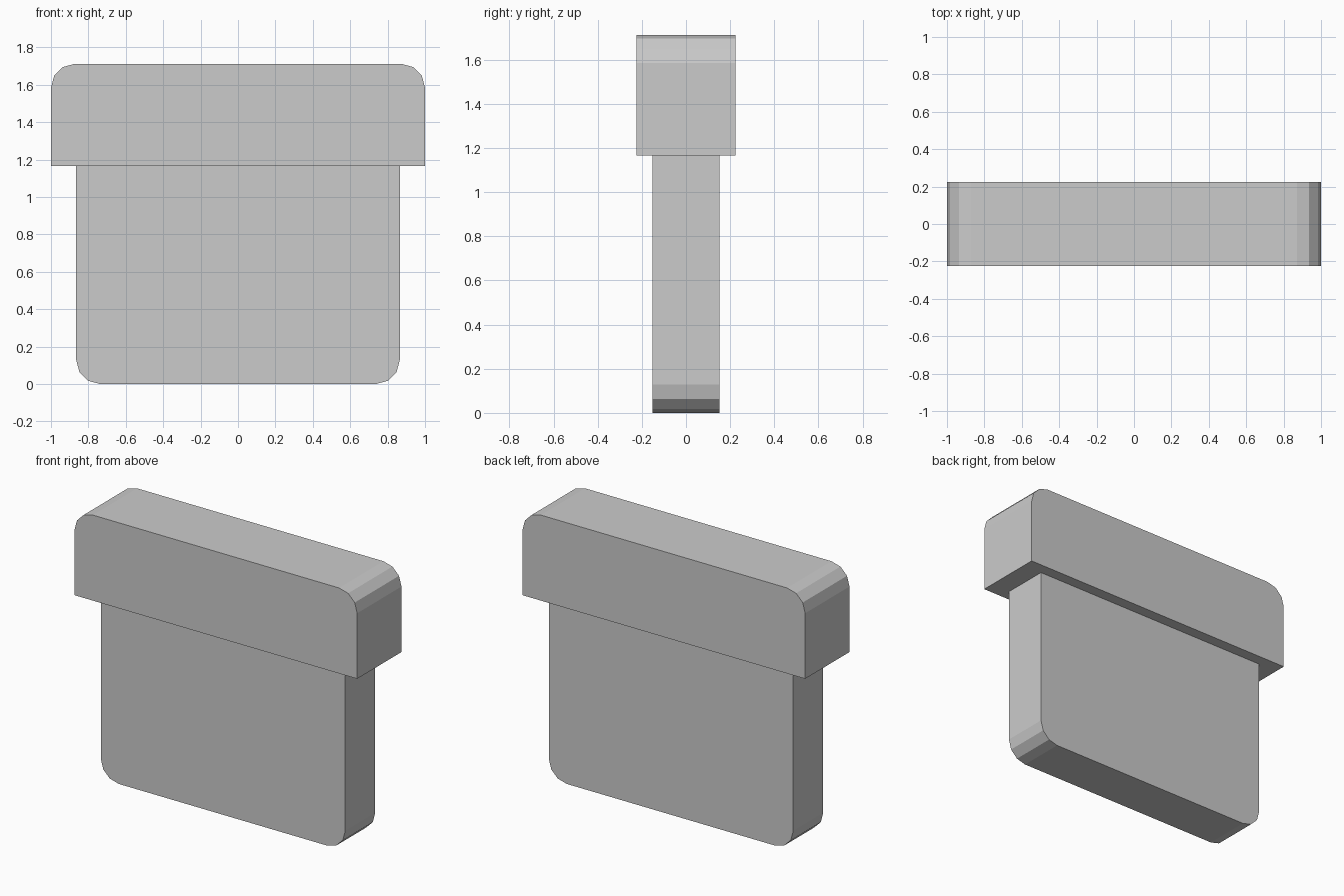
import bpy, bmesh
from math import sin, cos, pi

if "Cube" in bpy.data.objects:
    bpy.data.objects.remove(bpy.data.objects["Cube"])


def rounded_slab(name, half_w, depth, z_square, z_round, radius=0.128, segments=3):
    """Slab along y; square corners at z_square, rounded corners at z_round."""
    s = 1 if z_round > z_square else -1
    cx, cz = half_w - radius, z_round - s * radius
    arc = [(cx + radius * cos(a), cz + s * radius * sin(a))
           for a in (i * pi / 2 / segments for i in range(segments + 1))]
    right = [(half_w, z_square)] + arc
    profile = right + [(-x, z) for x, z in reversed(right)]

    bm = bmesh.new()
    face = bm.faces.new([bm.verts.new((x, -depth / 2, z)) for x, z in profile])
    new = bmesh.ops.extrude_face_region(bm, geom=[face], use_keep_orig=True)
    verts = [g for g in new["geom"] if isinstance(g, bmesh.types.BMVert)]
    bmesh.ops.translate(bm, verts=verts, vec=(0, depth, 0))
    bmesh.ops.recalc_face_normals(bm, faces=bm.faces)

    mesh = bpy.data.meshes.new(name)
    bm.to_mesh(mesh)
    bm.free()
    obj = bpy.data.objects.new(name, mesh)
    bpy.context.collection.objects.link(obj)
    return obj


# Wide cap, rounded at the top
rounded_slab("cap", 1.0, 0.448, 1.165, 1.712)
# Thinner body, rounded at the bottom, seated slightly into the cap
rounded_slab("body", 0.865, 0.303, 1.175, 0.0)
